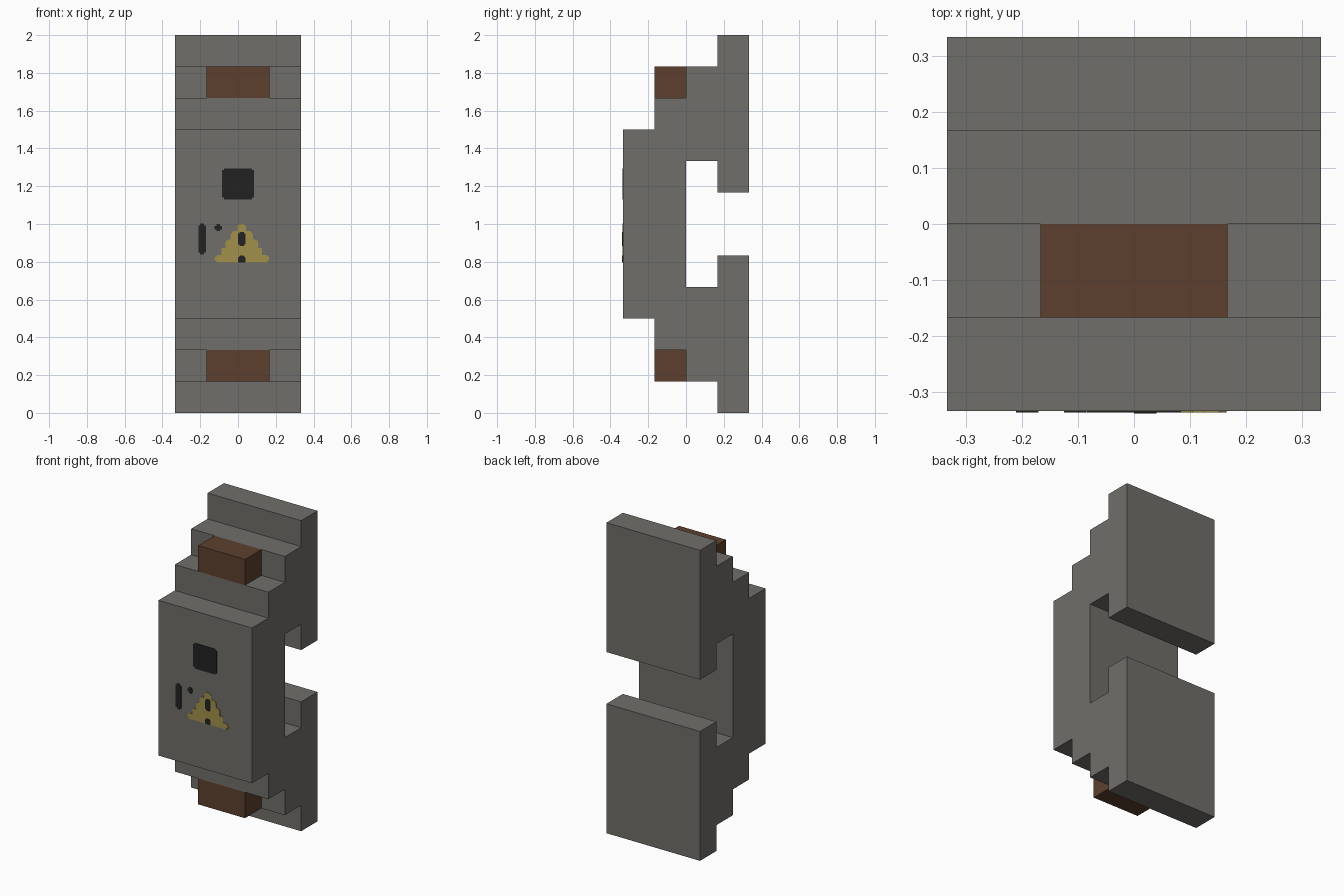
import bpy, bmesh

if "Cube" in bpy.data.objects:
    bpy.data.objects.remove(bpy.data.objects["Cube"])

U = 1 / 6  # block size of the stepped design


def material(name, rgb):
    m = bpy.data.materials.new(name)
    m.diffuse_color = (*rgb, 1)
    m.use_nodes = True
    m.node_tree.nodes["Principled BSDF"].inputs["Base Color"].default_value = m.diffuse_color
    return m


GREY = material("stone grey", (0.162, 0.156, 0.144))
BROWN = material("dark brown", (0.107, 0.051, 0.027))
BLACK = material("near black", (0.016, 0.016, 0.016))
YELLOW = material("warning yellow", (0.36, 0.28, 0.07))


def prism(name, pts, direction, mat):
    """Extrude a closed polygon of 3D points along a direction."""
    bm = bmesh.new()
    face = bm.faces.new([bm.verts.new(p) for p in pts])
    out = bmesh.ops.extrude_face_region(bm, geom=[face])["geom"]
    verts = [v for v in out if isinstance(v, bmesh.types.BMVert)]
    bmesh.ops.translate(bm, vec=direction, verts=verts)
    bmesh.ops.recalc_face_normals(bm, faces=bm.faces)
    mesh = bpy.data.meshes.new(name)
    bm.to_mesh(mesh)
    bm.free()
    mesh.materials.append(mat)
    obj = bpy.data.objects.new(name, mesh)
    bpy.context.collection.objects.link(obj)
    return obj


def plate(name, pts, mat, proud=0.003):
    """Thin painted marking on the front face."""
    y = -2 * U
    return prism(name, [(x, y, z) for x, z in pts], (0, -proud, 0), mat)


def notched(cx, cz, w, h, n):
    """Rectangle with small square steps cut from its corners."""
    q = [(w, h - n), (w - n, h - n), (w - n, h)]
    pts = q + [(-x, z) for x, z in q[::-1]]
    pts += [(-x, -z) for x, z in q] + [(x, -z) for x, z in q[::-1]]
    return [(cx + x, cz + z) for x, z in pts]


# Stepped body: lower half profile (y, z) in blocks, mirrored about z = 6
half = [(0, 6), (0, 4), (1, 4), (1, 5), (2, 5), (2, 0), (1, 0), (1, 1),
        (0, 1), (0, 2), (-1, 2), (-1, 3), (-2, 3)]
profile = half[1:] + [(y, 12 - z) for y, z in half[:0:-1]]
prism("body", [(-2 * U, y * U, z * U) for y, z in profile], (4 * U, 0, 0), GREY)

# Brown blocks on the upper and lower steps
for name, z in (("lower_block", 1), ("upper_block", 10)):
    pts = [(-U, -U, z * U), (U, -U, z * U), (U, 0, z * U), (-U, 0, z * U)]
    prism(name, pts, (0, 0, U), BROWN)

# Dark markings
plate("square_panel", notched(0, 1.213, 0.084, 0.082, 0.01), BLACK)
plate("side_bar", notched(-0.19, 0.92, 0.02, 0.082, 0.01), BLACK)
plate("dot", notched(-0.105, 0.981, 0.019, 0.019, 0.01), BLACK)

# Stepped warning triangle, half outline (half width, z)
edge = [(0.135, 0.797), (0.135, 0.808), (0.145, 0.808), (0.145, 0.822),
        (0.132, 0.835), (0.107, 0.835), (0.107, 0.873), (0.085, 0.873),
        (0.085, 0.91), (0.06, 0.922), (0.06, 0.945), (0.046, 0.962),
        (0.022, 0.962), (0.022, 0.988), (0.01, 1.0)]
CX = 0.02
plate("warning_triangle", [(CX + w, z) for w, z in edge]
      + [(CX - w, z) for w, z in edge[::-1]], YELLOW)

# Exclamation mark on the triangle
plate("mark_bar", notched(CX, 0.921, 0.02, 0.037, 0.008), BLACK, 0.005)
plate("mark_dot", [(CX - 0.02, 0.797), (CX + 0.02, 0.797), (CX + 0.02, 0.822),
                   (CX + 0.01, 0.832), (CX - 0.01, 0.832), (CX - 0.02, 0.822)],
      BLACK, 0.005)
